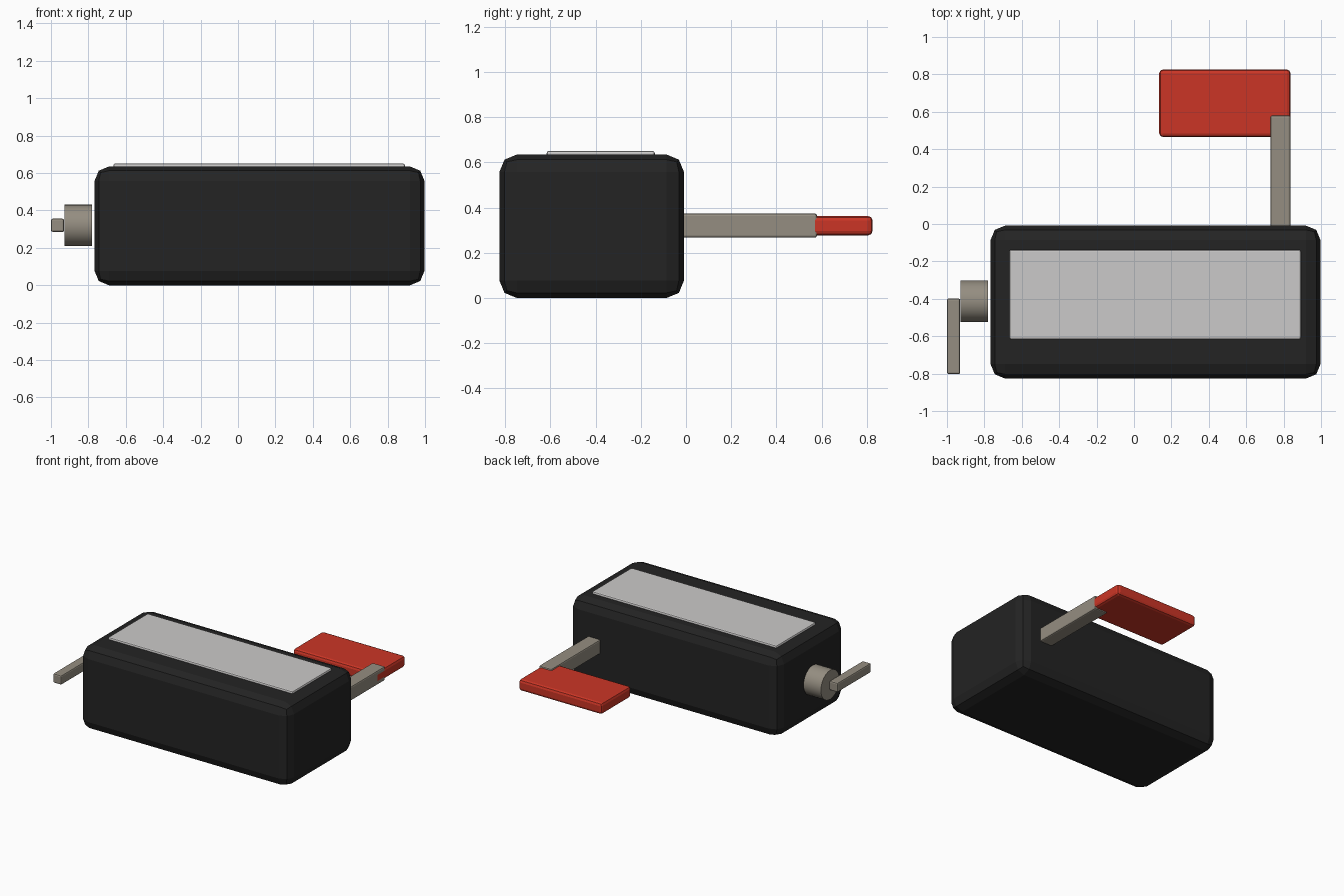
import bpy, math

if "Cube" in bpy.data.objects:
    bpy.data.objects.remove(bpy.data.objects["Cube"])


def material(name, rgb):
    m = bpy.data.materials.new(name)
    m.diffuse_color = (*rgb, 1.0)
    m.use_nodes = True
    m.node_tree.nodes["Principled BSDF"].inputs["Base Color"].default_value = m.diffuse_color
    return m


BLACK = material("black_casing", (0.017, 0.017, 0.017))
SILVER = material("light_grey_panel", (0.60, 0.59, 0.585))
METAL = material("warm_grey_metal", (0.30, 0.27, 0.22))
RED = material("red_paint", (0.60, 0.036, 0.019))


def box(name, x, y, z, mat, bevel, segments=2):
    """Bevelled box given by its (min, max) extents on each axis."""
    bpy.ops.mesh.primitive_cube_add(size=1, location=[sum(a) / 2 for a in (x, y, z)])
    ob = bpy.context.object
    ob.name = name
    ob.scale = [a[1] - a[0] for a in (x, y, z)]
    bpy.ops.object.transform_apply(location=False, rotation=False, scale=True)
    ob.data.materials.append(mat)
    mod = ob.modifiers.new("rounded_edges", 'BEVEL')
    mod.width = bevel
    mod.segments = segments
    return ob


# Main casing and the thin panel on its top
box("casing", (-0.767, 0.997), (-0.826, -0.009), (0.0, 0.635), BLACK, 0.077)
box("top_panel", (-0.666, 0.892), (-0.617, -0.138), (0.60, 0.651), SILVER, 0.01)

# Arm out of the back, with the red paddle on its end
box("back_arm", (0.73, 0.837), (-0.02, 0.58), (0.267, 0.374), METAL, 0.01)
box("paddle", (0.135, 0.837), (0.465, 0.826), (0.277, 0.363), RED, 0.02)

# Round hub on the left end, with its crank lever
bpy.ops.mesh.primitive_cylinder_add(vertices=32, radius=0.111, depth=0.147,
                                    location=(-0.8535, -0.413, 0.32),
                                    rotation=(0, math.pi / 2, 0))
hub = bpy.context.object
hub.name = "side_hub"
hub.data.materials.append(METAL)
bpy.ops.object.shade_smooth_by_angle()
box("crank_lever", (-1.0, -0.929), (-0.803, -0.398), (0.285, 0.356), METAL, 0.01)
